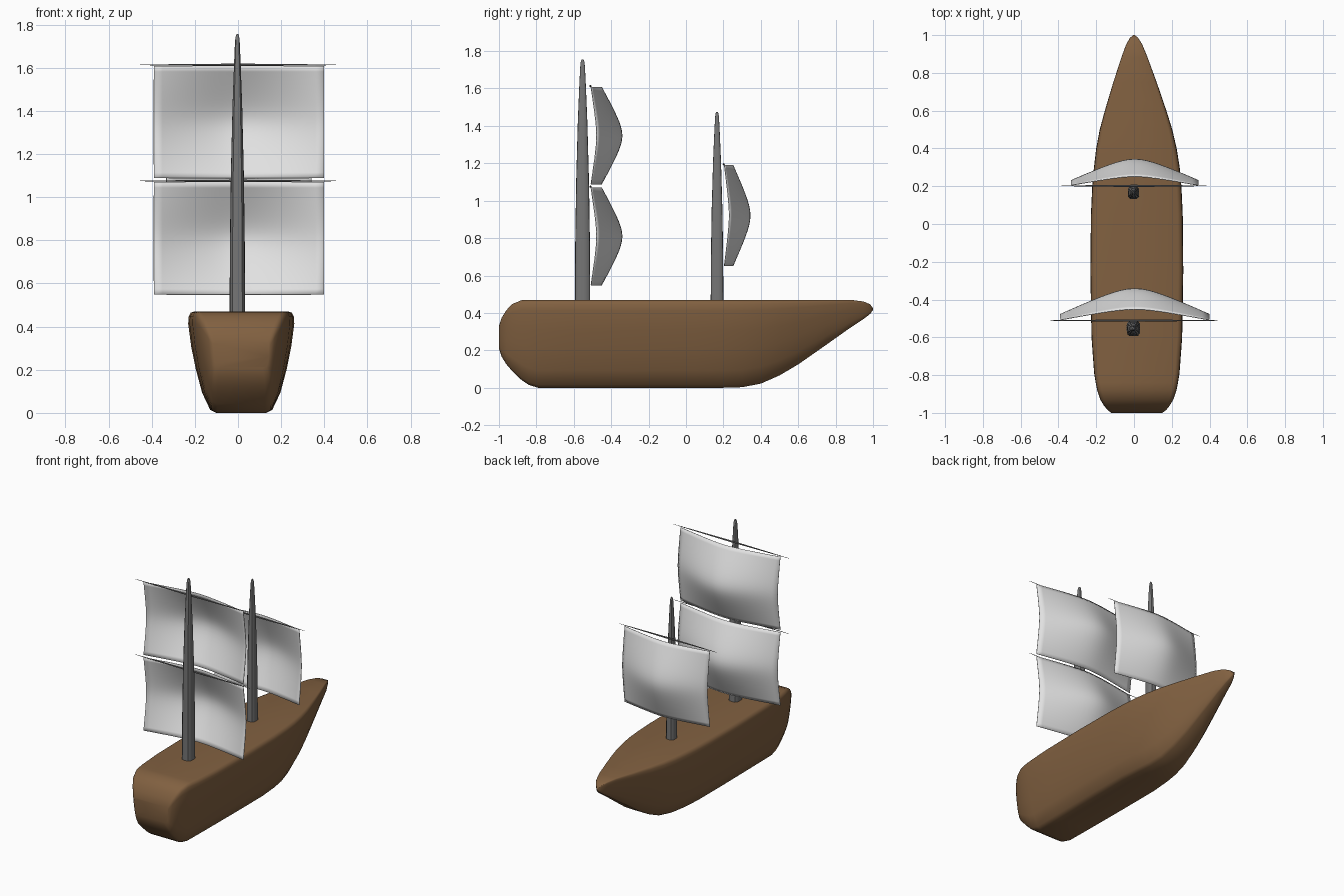
import bpy, bmesh, math
from mathutils import Vector

if "Cube" in bpy.data.objects:
    bpy.data.objects.remove(bpy.data.objects["Cube"])


def material(name, rgb):
    m = bpy.data.materials.new(name)
    m.diffuse_color = (*rgb, 1)
    m.use_nodes = True
    m.node_tree.nodes["Principled BSDF"].inputs["Base Color"].default_value = m.diffuse_color
    return m


BROWN = material("hull brown", (0.22, 0.118, 0.052))
GREY = material("mast grey", (0.18, 0.18, 0.18))
WHITE = material("sail white", (0.75, 0.75, 0.75))


def finish(bm, name, mat, angle=40):
    bmesh.ops.recalc_face_normals(bm, faces=bm.faces)
    me = bpy.data.meshes.new(name)
    bm.to_mesh(me)
    bm.free()
    me.materials.append(mat)
    ob = bpy.data.objects.new(name, me)
    bpy.context.collection.objects.link(ob)
    bpy.ops.object.select_all(action='DESELECT')
    ob.select_set(True)
    bpy.context.view_layer.objects.active = ob
    bpy.ops.object.shade_smooth_by_angle(angle=math.radians(angle))
    return ob


def loft(rings, name, mat, angle=40):
    """Skin closed rings of equal size and cap both ends."""
    bm = bmesh.new()
    rows = [[bm.verts.new(p) for p in r] for r in rings]
    n = len(rows[0])
    for a, b in zip(rows, rows[1:]):
        for i in range(n):
            j = (i + 1) % n
            bm.faces.new((a[i], a[j], b[j], b[i]))
    bm.faces.new(rows[0])
    bm.faces.new(rows[-1])
    return finish(bm, name, mat, angle)


# Hull stations: y, keel z, deck z, half width at top, half width at keel
STATIONS = [
    (-1.00, 0.21, 0.33, 0.135, 0.115), (-0.985, 0.165, 0.375, 0.155, 0.125),
    (-0.96, 0.125, 0.415, 0.175, 0.13), (-0.93, 0.09, 0.447, 0.193, 0.13),
    (-0.88, 0.042, 0.468, 0.21, 0.13), (-0.84, 0.015, 0.47, 0.218, 0.13),
    (-0.79, 0.0, 0.47, 0.226, 0.13), (-0.60, 0.0, 0.47, 0.24, 0.132),
    (-0.25, 0.0, 0.47, 0.246, 0.135), (0.05, 0.0, 0.47, 0.243, 0.135),
    (0.20, 0.0, 0.47, 0.236, 0.122), (0.30, 0.003, 0.47, 0.227, 0.108),
    (0.40, 0.022, 0.47, 0.213, 0.092), (0.50, 0.066, 0.47, 0.192, 0.078),
    (0.60, 0.125, 0.47, 0.163, 0.064), (0.75, 0.23, 0.47, 0.115, 0.045),
    (0.88, 0.322, 0.47, 0.07, 0.03), (0.95, 0.368, 0.461, 0.043, 0.022),
    (0.985, 0.395, 0.446, 0.022, 0.012), (1.0, 0.416, 0.425, 0.004, 0.003)]
# Side curve: height fraction, flare from keel width to top width
FLARE = [(0.03, 0.08), (0.2, 0.42), (0.43, 0.68), (0.65, 0.87), (0.88, 1.0), (0.95, 0.98)]
rings = []
for y, zb, zt, w, wb in STATIONS:
    cx = 0.015 * min(1, (1 - y) / 0.7)
    half = [(wb * 0.85, zb)]
    half += [(wb + (w - wb) * s, zb + (zt - zb) * t) for t, s in FLARE]
    half += [(w * 0.955, zb + (zt - zb) * 0.988), (w * 0.89, zt)]
    rings.append([Vector((cx + x, y, z)) for x, z in half] +
                 [Vector((cx - x, y, z)) for x, z in reversed(half)])
loft(rings, "hull", BROWN, 50)


# Masts: tapered posts with a rounded square section
def mast(name, y, top, r):
    rings = []
    for t, k in [(0, 1), (0.25, 0.96), (0.5, 0.84), (0.75, 0.62), (0.9, 0.42),
                 (0.97, 0.31), (0.99, 0.24), (1, 0.12)]:
        ring = []
        for i in range(16):
            a = 2 * math.pi * (i + 0.5) / 16
            c, s = math.cos(a), math.sin(a)
            f = r * k / (c ** 4 + s ** 4) ** 0.25
            ring.append((-0.003 + 0.88 * f * c, y + f * s, 0.44 + (top - 0.44) * t))
        rings.append(ring)
    loft(rings, name, GREY)


mast("main_mast", -0.553, 1.755, 0.041)
mast("fore_mast", 0.166, 1.475, 0.034)


# Sails: square cloths bellied forward
def bump(u):
    return (1.044 - math.sqrt(u * u + 0.09)) / 0.744


def sail(name, y, z0, z1, half, top_d, side_d, belly, n=20):
    bm = bmesh.new()
    grid = []
    for j in range(n + 1):
        v = 2 * j / n - 1
        row = []
        for i in range(n + 1):
            u = 2 * i / n - 1
            d = top_d * bump(u) + side_d * bump(v)
            d += (belly - top_d - side_d) * bump(u) * bump(v)
            row.append(bm.verts.new((0.004 + half * u, y + d,
                                     (z0 + z1) / 2 + (z1 - z0) / 2 * v)))
        grid.append(row)
    for j in range(n):
        for i in range(n):
            bm.faces.new((grid[j][i], grid[j][i + 1], grid[j + 1][i + 1], grid[j + 1][i]))
    ob = finish(bm, name, WHITE)
    mod = ob.modifiers.new("cloth", 'SOLIDIFY')
    mod.thickness = 0.004
    mod.offset = 0


# Yards: thin spars tapering to the tips
def yard(name, y, z, half):
    rings = []
    for t, r in [(-1, 0.001), (-0.7, 0.003), (0, 0.006), (0.7, 0.003), (1, 0.001)]:
        rings.append([(half * t, y + r * math.cos(a * math.pi / 4),
                       z + r * math.sin(a * math.pi / 4)) for a in range(8)])
    loft(rings, name, GREY)


for name, y, z0, z1, half, top_d, side_d, belly, reach in [
        ("main_lower", -0.508, 0.548, 1.07, 0.394, 0.056, 0.03, 0.166, 0.455),
        ("main_upper", -0.508, 1.088, 1.608, 0.394, 0.056, 0.03, 0.166, 0.455),
        ("fore", 0.205, 0.652, 1.19, 0.336, 0.046, 0.026, 0.138, 0.385)]:
    sail(name + "_sail", y, z0, z1, half, top_d, side_d, belly)
    yard(name + "_yard", y - 0.003, z1 + 0.005, reach)
